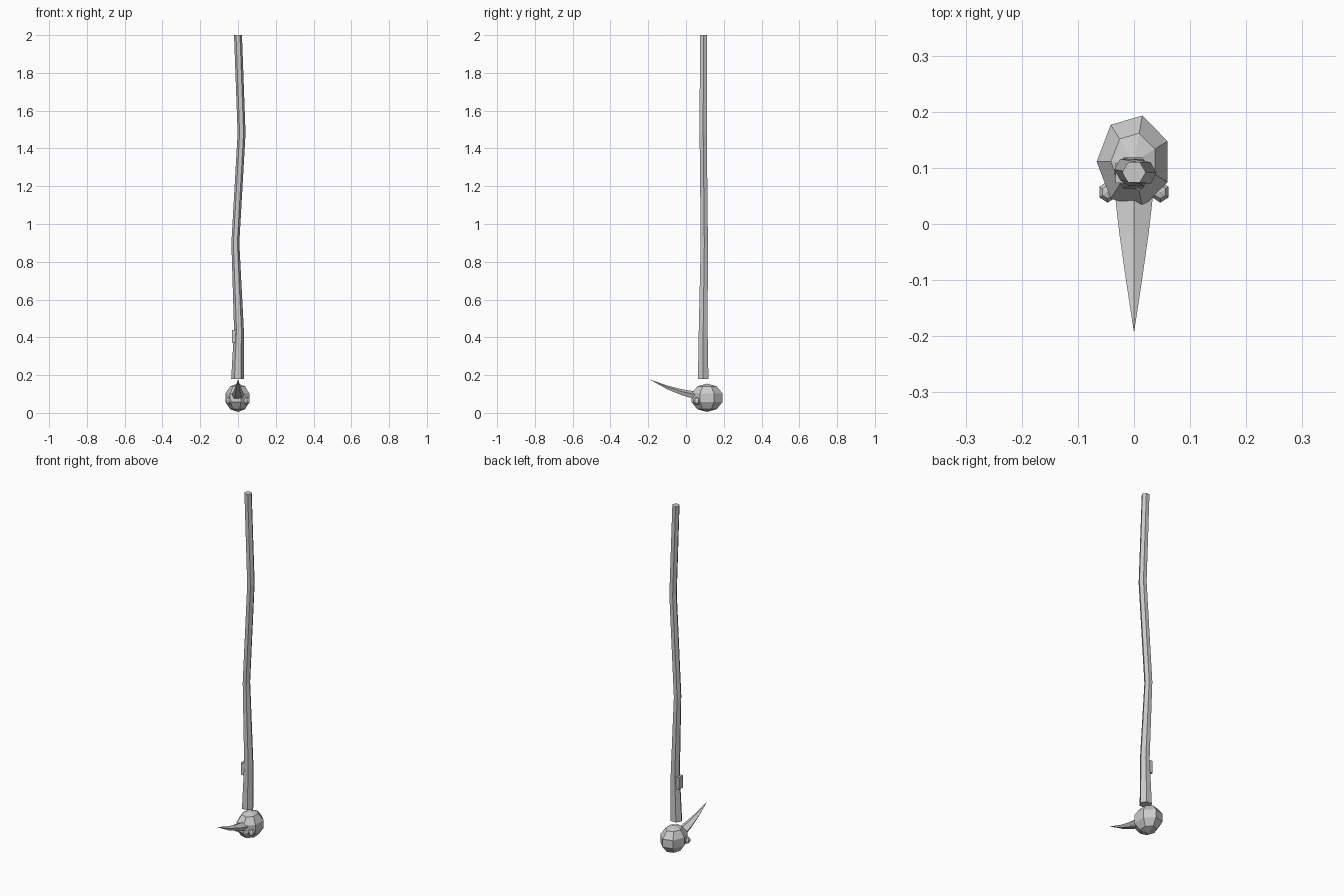
import bpy, bmesh, math
from mathutils import Vector

if "Cube" in bpy.data.objects:
    bpy.data.objects.remove(bpy.data.objects["Cube"])


def add_object(name, bm):
    bmesh.ops.recalc_face_normals(bm, faces=bm.faces)
    mesh = bpy.data.meshes.new(name)
    bm.to_mesh(mesh)
    bm.free()
    ob = bpy.data.objects.new(name, mesh)
    bpy.context.collection.objects.link(ob)
    return ob


def loft(name, rings, tip=None):
    """Join equal-sided rings into a closed tube, optionally ending in a point."""
    bm = bmesh.new()
    loops = [[bm.verts.new(p) for p in ring] for ring in rings]
    n = len(loops[0])
    for a, b in zip(loops, loops[1:]):
        for i in range(n):
            j = (i + 1) % n
            bm.faces.new((a[i], a[j], b[j], b[i]))
    bm.faces.new(loops[0])
    if tip:
        t = bm.verts.new(tip)
        for i in range(n):
            bm.faces.new((loops[-1][i], loops[-1][(i + 1) % n], t))
    else:
        bm.faces.new(loops[-1])
    return add_object(name, bm)


def ball(name, center, radii, segments, rings, turn):
    bpy.ops.mesh.primitive_uv_sphere_add(segments=segments, ring_count=rings,
                                         radius=1, location=center, rotation=(0, 0, turn))
    ob = bpy.context.object
    ob.name = name
    bpy.ops.object.transform_apply(location=False, rotation=True, scale=False)
    ob.scale = radii
    return ob


# Crooked six-sided shaft: x, y, z, x radius, y radius
path = [(-0.002, 0.091, 0.18, 0.034, 0.032), (0.005, 0.091, 0.44, 0.026, 0.027),
        (-0.014, 0.097, 0.90, 0.021, 0.022), (0.019, 0.091, 1.48, 0.021, 0.022),
        (0.0, 0.092, 2.0, 0.021, 0.021)]
loft("shaft", [[(x + rx * math.cos(k * math.pi / 3), y + ry * math.sin(k * math.pi / 3), z)
                for k in range(6)] for x, y, z, rx, ry in path])

# Small stub on the side of the shaft
bpy.ops.mesh.primitive_cube_add(size=1, location=(-0.017, 0.091, 0.405))
stub = bpy.context.object
stub.name = "shaft_stub"
stub.scale = (0.032, 0.036, 0.07)

# Seven-sided head
ball("head", (0, 0.111, 0.08), (0.070, 0.0885, 0.075), 7, 5, math.pi / 2)

# Eyes on both sides
for s, side in ((1, "right"), (-1, "left")):
    ball("eye_" + side, (s * 0.047, 0.057, 0.063), (0.018, 0.020, 0.019), 6, 5, 0)

# Upward-curving beak: y, z, half width, half height
beak = [(0.07, 0.086, 0.038, 0.024), (-0.02, 0.107, 0.027, 0.018),
        (-0.10, 0.134, 0.015, 0.011)]
loft("beak", [[(w * math.cos(math.pi / 2 + k * math.tau / 5), y,
                z + h * math.sin(math.pi / 2 + k * math.tau / 5))
               for k in range(5)] for y, z, w, h in beak], tip=(0, -0.194, 0.178))
